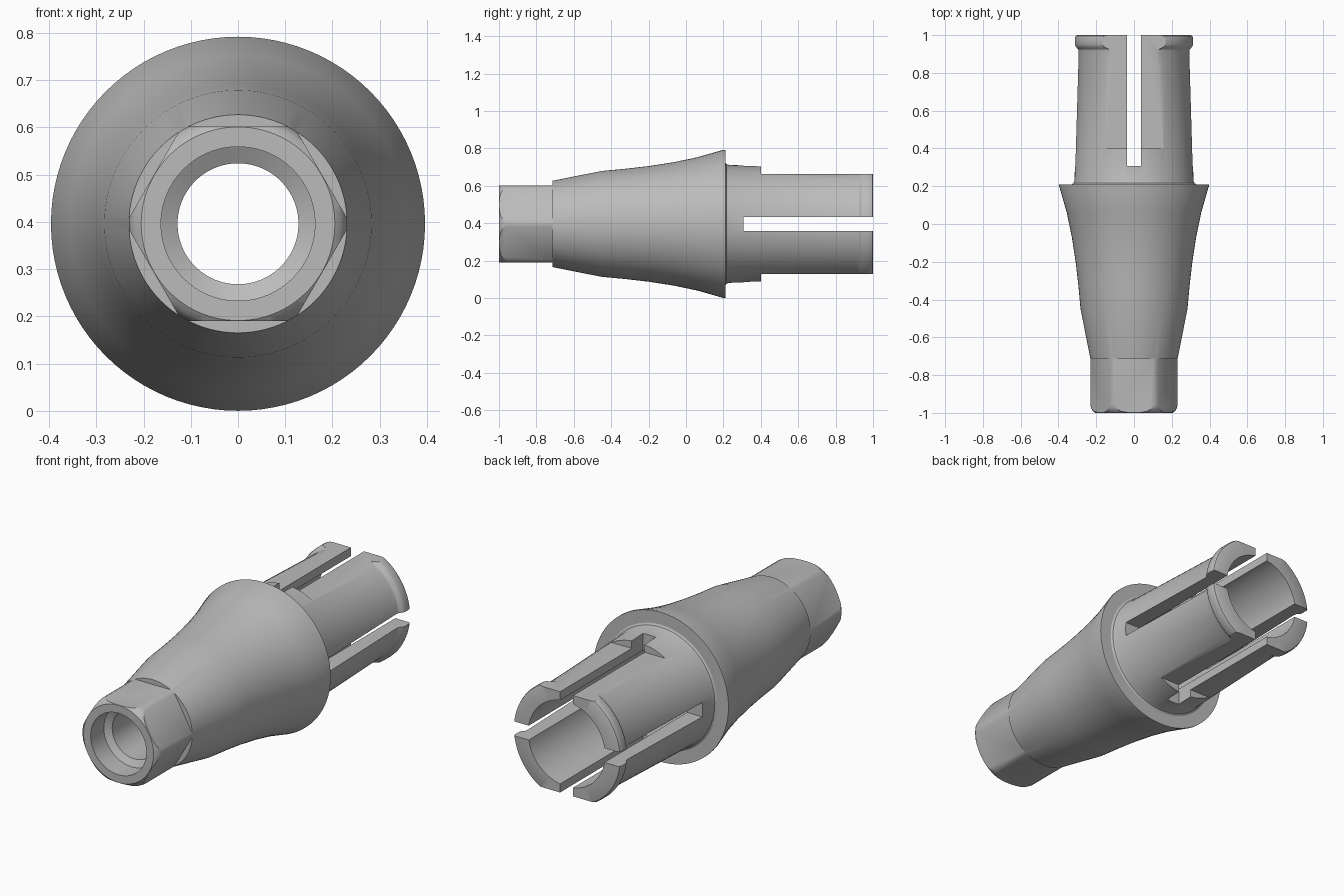
import bpy
import bmesh
from math import radians
from mathutils import Matrix, Vector

AXIS_Z = 0.396

cube = bpy.data.objects.get("Cube")
if cube:
    bpy.data.objects.remove(cube, do_unlink=True)

metal = bpy.data.materials.new("satin grey metal")
metal.use_nodes = True
colour = (0.5, 0.5, 0.5, 1)
metal.diffuse_color = colour
metal.node_tree.nodes["Principled BSDF"].inputs["Base Color"].default_value = colour


def add_object(name, bm):
    mesh = bpy.data.meshes.new(name)
    bmesh.ops.recalc_face_normals(bm, faces=bm.faces)
    bm.to_mesh(mesh)
    bm.free()
    obj = bpy.data.objects.new(name, mesh)
    obj.location.z = AXIS_Z
    mesh.materials.append(metal)
    bpy.context.collection.objects.link(obj)
    return obj


def lathe(name, profile, steps=96):
    """Spin a closed (y, radius) profile round the y axis."""
    bm = bmesh.new()
    verts = [bm.verts.new((r, y, 0)) for y, r in profile]
    edges = [bm.edges.new((v, verts[i - 1])) for i, v in enumerate(verts)]
    bmesh.ops.spin(bm, geom=verts + edges, axis=(0, 1, 0), cent=(0, 0, 0),
                   angle=radians(360), steps=steps, use_merge=True)
    bmesh.ops.remove_doubles(bm, verts=bm.verts, dist=0.0001)
    return add_object(name, bm)


def cut_box(target, low, high, turn=0):
    """Subtract a box, turned round the y axis, from the target."""
    low, high = Vector(low), Vector(high)
    bm = bmesh.new()
    bmesh.ops.create_cube(bm, size=1)
    bmesh.ops.scale(bm, vec=high - low, verts=bm.verts)
    bmesh.ops.translate(bm, vec=(low + high) / 2, verts=bm.verts)
    bmesh.ops.rotate(bm, matrix=Matrix.Rotation(radians(turn), 3, "Y"), verts=bm.verts)
    cutter = add_object("cutter", bm)
    cutter.hide_render = True
    mod = target.modifiers.new("cut", "BOOLEAN")
    mod.operation = "DIFFERENCE"
    mod.solver = "EXACT"
    mod.object = cutter
    bpy.context.view_layer.objects.active = target
    bpy.ops.object.modifier_apply(modifier=mod.name)
    bpy.data.objects.remove(cutter, do_unlink=True)


# Outer skin from the hex nose to the lipped tail
outer = [(-1, 0.205), (-0.99, 0.218), (-0.975, 0.227), (-0.955, 0.231),
         (-0.713, 0.231), (-0.45, 0.283), (-0.33, 0.294), (-0.2, 0.309),
         (-0.07, 0.329), (0.06, 0.356), (0.2, 0.396), (0.21, 0.396),
         (0.21, 0.33), (0.216, 0.32), (0.23, 0.315),
         (0.91, 0.295), (0.925, 0.298), (0.94, 0.312), (0.95, 0.315),
         (0.985, 0.315), (0.996, 0.311), (1, 0.303)]
# Stepped bore, from the tail back to the nose
bore = [(1, 0.225), (-0.2, 0.225), (-0.26, 0.128), (-0.87, 0.128), (-0.89, 0.163), (-1, 0.163)]
body = lathe("connector_body", outer + bore)

# Hexagonal nose
for i in range(6):
    cut_box(body, (-0.4, -1.1, 0.206), (0.4, -0.713, 0.5), 60 * i)

# Flats above and below the tail
for turn in (0, 180):
    cut_box(body, (-0.4, 0.4, 0.267), (0.4, 1.1, 0.5), turn)

# Crossed slots that split the tail into four fingers
for turn in (0, 90):
    cut_box(body, (-0.038, 0.307, -0.5), (0.038, 1.1, 0.5), turn)

bpy.ops.object.select_all(action="DESELECT")
body.select_set(True)
bpy.context.view_layer.objects.active = body
bpy.ops.object.shade_smooth_by_angle(angle=radians(30))
